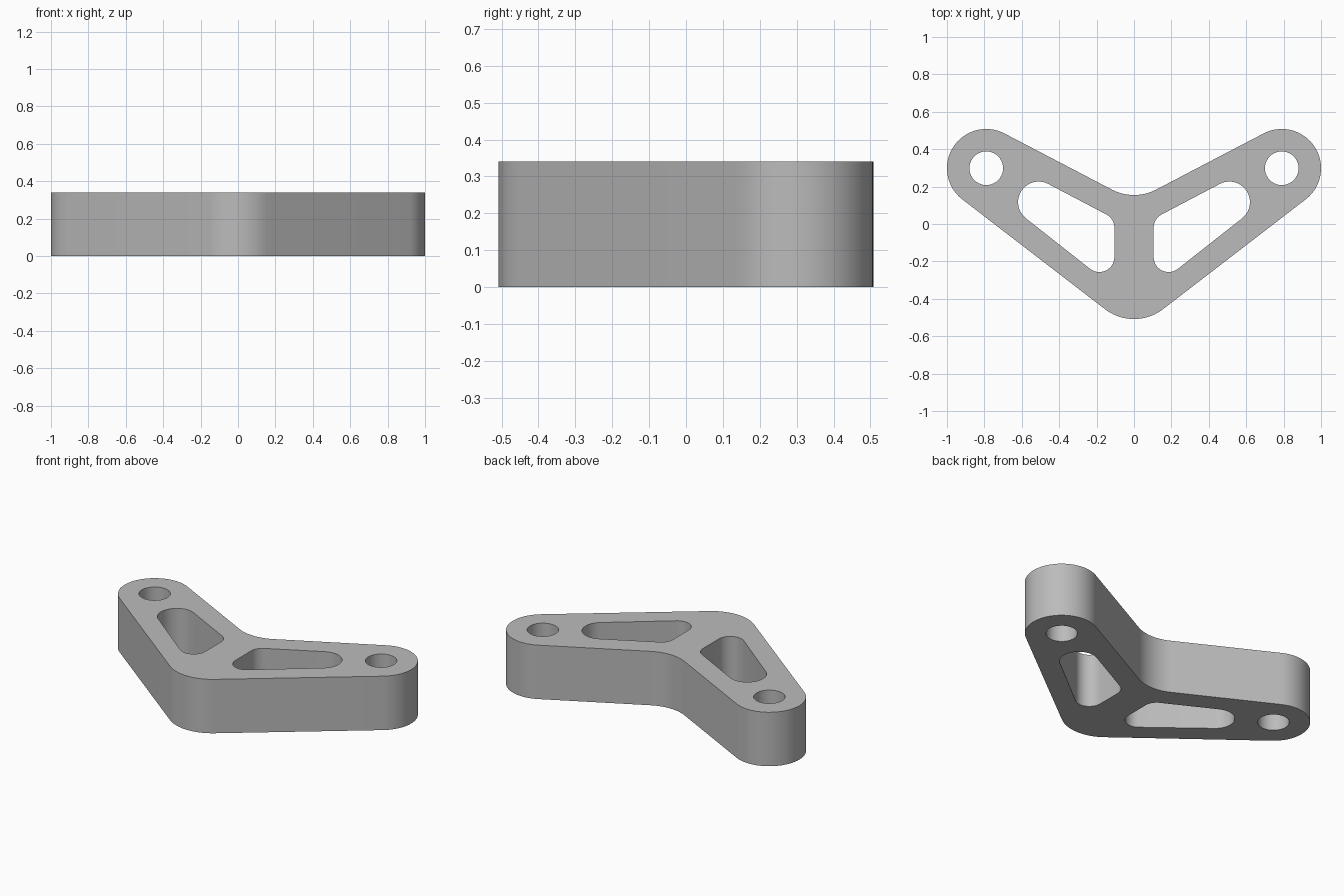
import bpy, bmesh
from math import radians, degrees, cos, sin, atan2, acos, hypot

cube = bpy.data.objects.get("Cube")
if cube:
    bpy.data.objects.remove(cube, do_unlink=True)

HEIGHT = 0.34
EAR_X, EAR_Y, EAR_R, HOLE_R = 0.79, 0.298, 0.21, 0.09
BEND_R = 0.255               # rounding at the middle of the V
FRONT_Y, NOTCH_Y = -0.508, 0.155
LOW, UP = 37.5, 27.7         # slopes of the lower and upper arm edges


def arc(cx, cy, r, start, end, steps=20):
    """Points on an arc, angles in degrees."""
    angles = [radians(start + (end - start) * i / steps) for i in range(steps + 1)]
    return [(cx + r * cos(a), cy + r * sin(a)) for a in angles]


def rounded_loop(circles):
    """Counter-clockwise belt around circles given as (x, y, radius)."""
    normals = []
    for (x0, y0, r0), (x1, y1, r1) in zip(circles, circles[1:] + circles[:1]):
        dx, dy = x1 - x0, y1 - y0
        normals.append(degrees(atan2(dy, dx) - acos((r0 - r1) / hypot(dx, dy))))
    points = []
    for i, (x, y, r) in enumerate(circles):
        start = normals[i - 1]
        points += arc(x, y, r, start, start + (normals[i] - start) % 360, 14)
    return points


def mirrored(points):
    return [(-x, y) for x, y in points]


# Outer outline: front bend, ear, rear notch, other ear
ear = arc(EAR_X, EAR_Y, EAR_R, LOW - 90, UP + 90, 32)
outline = arc(0, FRONT_Y + BEND_R, BEND_R, -90 - LOW, -90 + LOW)
outline += ear
outline += arc(0, NOTCH_Y + BEND_R, BEND_R, -90 + UP, -90 - UP)
outline += mirrored(ear)[::-1]

# Openings: bolt hole and lightening pocket on each arm
bolt_hole = arc(EAR_X, EAR_Y, HOLE_R, 0, 360, 40)[:-1]
pocket = rounded_loop([(0.185, -0.177, 0.08), (0.51, 0.117, 0.11), (0.185, -0.02, 0.08)])
loops = [outline, bolt_hole, mirrored(bolt_hole), pocket, mirrored(pocket)]

# Fill the flat profile and extrude it upward
bm = bmesh.new()
edges = []
for loop in loops:
    verts = [bm.verts.new((x, y, 0)) for x, y in loop]
    edges += [bm.edges.new((verts[i - 1], verts[i])) for i in range(len(verts))]
bmesh.ops.triangle_fill(bm, edges=edges, use_beauty=True, normal=(0, 0, 1))
result = bmesh.ops.extrude_face_region(bm, geom=bm.faces[:], use_keep_orig=True)
top = [v for v in result["geom"] if isinstance(v, bmesh.types.BMVert)]
bmesh.ops.translate(bm, verts=top, vec=(0, 0, HEIGHT))
bmesh.ops.recalc_face_normals(bm, faces=bm.faces[:])
mesh = bpy.data.meshes.new("bracket")
bm.to_mesh(mesh)
bm.free()

# Plain grey finish
grey = bpy.data.materials.new("light grey")
grey.use_nodes = True
colour = (0.5, 0.5, 0.5, 1)
grey.diffuse_color = colour
grey.node_tree.nodes["Principled BSDF"].inputs["Base Color"].default_value = colour
mesh.materials.append(grey)

bracket = bpy.data.objects.new("bracket", mesh)
bpy.context.collection.objects.link(bracket)
bpy.ops.object.select_all(action="DESELECT")
bracket.select_set(True)
bpy.context.view_layer.objects.active = bracket
bpy.ops.object.shade_smooth_by_angle(angle=radians(30))
